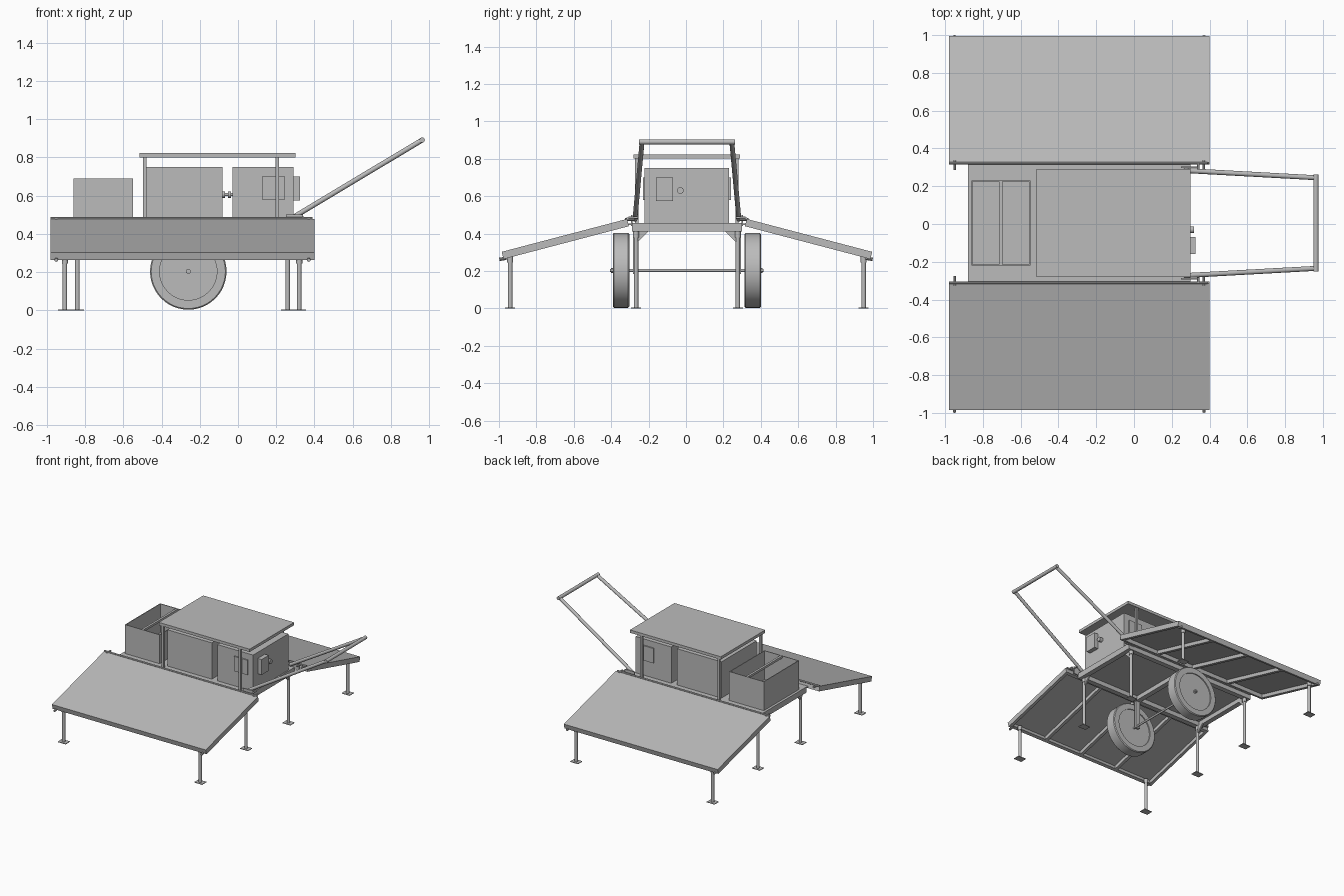
import bpy, bmesh, math
from mathutils import Vector

cube = bpy.data.objects.get("Cube")
if cube:
    bpy.data.objects.remove(cube, do_unlink=True)

grey = bpy.data.materials.new("plain grey")
grey.use_nodes = True
colour = (0.5, 0.5, 0.5, 1)
grey.diffuse_color = colour
grey.node_tree.nodes["Principled BSDF"].inputs["Base Color"].default_value = colour

YC = 0.005  # centre line of the cart body


def finish(name, bm, smooth=False):
    bmesh.ops.recalc_face_normals(bm, faces=bm.faces)
    mesh = bpy.data.meshes.new(name)
    bm.to_mesh(mesh)
    bm.free()
    mesh.materials.append(grey)
    obj = bpy.data.objects.new(name, mesh)
    bpy.context.collection.objects.link(obj)
    if smooth:
        bpy.ops.object.select_all(action='DESELECT')
        obj.select_set(True)
        bpy.context.view_layer.objects.active = obj
        bpy.ops.object.shade_smooth_by_angle(angle=math.radians(35))
    return obj


def box(name, x, y, z, tilt=0):
    """Box from (min, max) ranges, optionally tilted about x."""
    bm = bmesh.new()
    bmesh.ops.create_cube(bm, size=1)
    for v in bm.verts:
        v.co = Vector((v.co.x * (x[1] - x[0]), v.co.y * (y[1] - y[0]), v.co.z * (z[1] - z[0])))
    obj = finish(name, bm)
    obj.location = (sum(x) / 2, sum(y) / 2, sum(z) / 2)
    obj.rotation_euler.x = tilt
    return obj


def rod(name, p, q, r, sides=16):
    p, q = Vector(p), Vector(q)
    bm = bmesh.new()
    bmesh.ops.create_cone(bm, cap_ends=True, segments=sides, radius1=r, radius2=r, depth=(q - p).length)
    obj = finish(name, bm, True)
    obj.rotation_mode = 'QUATERNION'
    obj.rotation_quaternion = (q - p).to_track_quat('Z', 'Y')
    obj.location = (p + q) / 2
    return obj


def around(c, half):
    return (c - half, c + half)


def leg(name, x, y, top, r):
    rod(name, (x, y, 0), (x, y, top), r)
    rod(name + "_collar", (x, y, top - 0.035), (x, y, top), r + 0.004)
    box(name + "_foot", around(x, 0.035), around(y, 0.027), (0, 0.005))


# Base frame and deck
for s in (-1, 1):
    box("base_side_rail", (-0.88, 0.30), around(YC + s * 0.275, 0.02), (0.41, 0.45))
for x in (-0.86, -0.26, 0.28):
    box("base_cross_rail", around(x, 0.02), around(YC, 0.255), (0.41, 0.45))
box("deck", (-0.88, 0.30), around(YC, 0.295), (0.445, 0.456))

# Roof and its posts
box("roof", (-0.515, 0.30), around(YC, 0.285), (0.80, 0.823))
for s in (-1, 1):
    for x in (-0.487, 0.205):
        box("roof_post", around(x, 0.009), around(YC + s * 0.268, 0.009), (0.45, 0.805))

# Machine housings and the shaft between them
box("large_housing", (-0.48, -0.08), around(YC, 0.226), (0.45, 0.75))
box("small_housing", (-0.03, 0.29), around(YC, 0.226), (0.45, 0.75))
rod("shaft", (-0.085, YC, 0.605), (-0.025, YC, 0.605), 0.008)
for x in (-0.075, -0.045):
    rod("shaft_flange", (x - 0.008, YC, 0.605), (x + 0.008, YC, 0.605), 0.017)
for s in (-1, 1):
    box("side_hatch", (0.125, 0.245), around(YC + s * 0.23, 0.006), (0.58, 0.70))
box("end_panel", (0.288, 0.325), (-0.16, -0.07), (0.575, 0.70))
rod("knob", (0.288, -0.03, 0.63), (0.318, -0.03, 0.63), 0.018)

# Open storage bin with a divider strip
for x in (-0.86, -0.555):
    box("bin_end", (x, x + 0.006), around(YC, 0.226), (0.45, 0.69))
for s in (-1, 1):
    box("bin_side", (-0.86, -0.549), around(YC + s * 0.223, 0.003), (0.45, 0.69))
box("bin_strip", (-0.714, -0.696), around(YC, 0.222), (0.672, 0.69))

# Wheels with recessed discs, lathed around the axle
profile = [(0, 0.036), (0.15, 0.036), (0.15, 0.044), (0.194, 0.044), (0.2, 0.038),
           (0.2, -0.038), (0.194, -0.044), (0.15, -0.044), (0.15, -0.036), (0, -0.036)]
AX, AZ = -0.26, 0.203
for s in (-1, 1):
    bm = bmesh.new()
    verts = [bm.verts.new((r, y, 0)) for r, y in profile]
    edges = [bm.edges.new(pair) for pair in zip(verts, verts[1:])]
    bmesh.ops.spin(bm, geom=verts + edges, cent=(0, 0, 0), axis=(0, 1, 0),
                   angle=math.tau, steps=48, use_merge=True)
    bmesh.ops.remove_doubles(bm, verts=bm.verts, dist=0.0001)
    wheel = finish("wheel", bm, True)
    wheel.location = (AX, YC + s * 0.352, AZ)
    box("wheel_strut", around(AX, 0.018), around(YC + s * 0.278, 0.01), (AZ - 0.02, 0.42))
    rod("axle_nut", (AX, YC + s * 0.385, AZ), (AX, YC + s * 0.405, AZ), 0.014, 6)
rod("axle", (AX, YC - 0.41, AZ), (AX, YC + 0.41, AZ), 0.008)

# Body legs with triangular gussets
for s in (-1, 1):
    for x in (-0.84, 0.26):
        y = YC + s * 0.272
        leg("body_leg", x, y, 0.415, 0.012)
        bm = bmesh.new()
        corners = [(y, 0.345), (y, 0.412), (y - s * 0.067, 0.412)]
        face = bm.faces.new([bm.verts.new((x - 0.006, a, b)) for a, b in corners])
        ext = bmesh.ops.extrude_face_region(bm, geom=[face])
        moved = [g for g in ext["geom"] if isinstance(g, bmesh.types.BMVert)]
        bmesh.ops.translate(bm, verts=moved, vec=(0.012, 0, 0))
        finish("gusset", bm)

# Push handle
for s in (-1, 1):
    rod("handle_arm", (0.27, YC + s * 0.278, 0.475), (0.963, YC + s * 0.24, 0.89), 0.013)
    box("handle_bracket", (0.25, 0.34), around(YC + s * 0.295, 0.004), (0.44, 0.50))
    rod("handle_pin", (0.34, YC + s * 0.262, 0.485), (0.34, YC + s * 0.312, 0.485), 0.006)
rod("handle_bar", (0.963, YC - 0.257, 0.89), (0.963, YC + 0.257, 0.89), 0.014)

# Sloping side panels: sheet, underside frame, hinge and legs
SLOPE = math.radians(14.7)
LENGTH = 0.693
X0, X1 = -0.98, 0.40


def sloped(name, s, x, u, w):
    """Box lying on the slope: u runs outward, w runs down from the top."""
    uc, wc = sum(u) / 2, sum(w) / 2
    y = YC + s * (0.32 + uc * math.cos(SLOPE) - wc * math.sin(SLOPE))
    z = 0.478 - uc * math.sin(SLOPE) - wc * math.cos(SLOPE)
    box(name, x, around(y, (u[1] - u[0]) / 2), around(z, (w[1] - w[0]) / 2), -s * SLOPE)


for s in (-1, 1):
    sloped("panel_sheet", s, (X0, X1), (0, LENGTH), (0, 0.012))
    for u in (0, LENGTH - 0.025):
        sloped("panel_long_rail", s, (X0, X1), (u, u + 0.025), (0.012, 0.04))
    for i in range(5):
        x = X0 + i * (X1 - X0 - 0.025) / 4
        sloped("panel_rib", s, (x, x + 0.025), (0.025, LENGTH - 0.025), (0.012, 0.04))
    box("hinge_strip", (-0.88, 0.30), around(YC + s * 0.302, 0.012), (0.445, 0.453))
    rod("hinge_rod", (X0, YC + s * 0.317, 0.48), (X1 - 0.01, YC + s * 0.317, 0.48), 0.007, 10)
    for x in (-0.95, 0.37):
        rod("hinge_pin", (x, YC + s * 0.28, 0.475), (x, YC + s * 0.33, 0.475), 0.007, 10)
        rod("outer_pin", (x, s * 0.96, 0.268), (x, s * 0.998, 0.262), 0.009, 10)
    for x in (-0.905, 0.32):
        leg("panel_leg", x, YC + s * 0.945, 0.28, 0.012)
